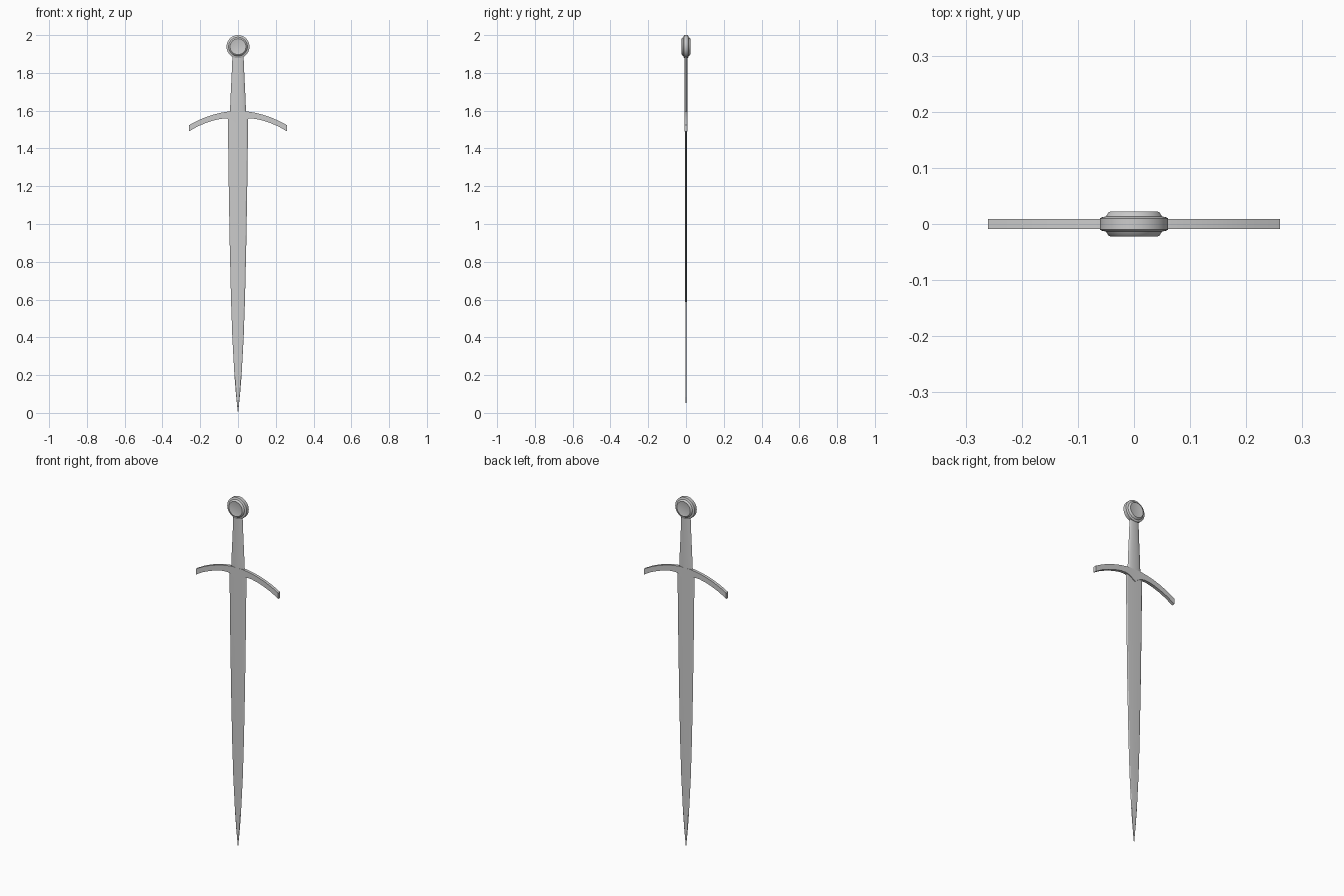
import bpy, bmesh, math

if "Cube" in bpy.data.objects:
    bpy.data.objects.remove(bpy.data.objects["Cube"])


def finish(name, bm, angle=30):
    bmesh.ops.remove_doubles(bm, verts=bm.verts, dist=1e-5)
    bmesh.ops.recalc_face_normals(bm, faces=bm.faces)
    me = bpy.data.meshes.new(name)
    bm.to_mesh(me)
    bm.free()
    ob = bpy.data.objects.new(name, me)
    bpy.context.collection.objects.link(ob)
    bpy.ops.object.select_all(action='DESELECT')
    ob.select_set(True)
    bpy.context.view_layer.objects.active = ob
    bpy.ops.object.shade_smooth_by_angle(angle=math.radians(angle))
    return ob


def loft(name, rings, angle=30):
    """Skin closed rings of equal length and cap both ends."""
    bm = bmesh.new()
    vs = [[bm.verts.new(p) for p in r] for r in rings]
    n = len(vs[0])
    for a, b in zip(vs, vs[1:]):
        for i in range(n):
            j = (i + 1) % n
            bm.faces.new((a[i], a[j], b[j], b[i]))
    bm.faces.new(vs[0])
    bm.faces.new(vs[-1])
    return finish(name, bm, angle)


# Blade: bevelled edges with a central ridge, tapering to the point
def blade_ring(z, w, t):
    half = [(w, 0), (0.86 * w, 0.7 * t), (0, t), (-0.86 * w, 0.7 * t)]
    return [(x, y, z) for x, y in half] + [(-x, -y, z) for x, y in half]


blade_sections = [(0, 0.0006, 0.0004), (0.1, 0.011, 0.0022), (0.2, 0.019, 0.003),
                  (0.4, 0.030, 0.0035), (0.6, 0.037, 0.004), (0.9, 0.044, 0.0043),
                  (1.2, 0.049, 0.0047), (1.58, 0.054, 0.005)]
loft("blade", [blade_ring(*s) for s in blade_sections], 10)


# Grip: flattened oval, wider towards the guard
def oval(z, a, b, n=16):
    return [(a * math.cos(2 * math.pi * i / n), b * math.sin(2 * math.pi * i / n), z)
            for i in range(n)]


loft("grip", [oval(1.57, 0.043, 0.0085), oval(1.66, 0.040, 0.0085),
              oval(1.78, 0.034, 0.008), oval(1.90, 0.029, 0.0075)])

# Guard: drooping arms with a small point over the blade, (x, top z, bottom z)
half = [(0, 1.597, 1.528), (0.02, 1.597, 1.542), (0.035, 1.597, 1.552),
        (0.06, 1.594, 1.558), (0.09, 1.589, 1.557), (0.13, 1.579, 1.548),
        (0.17, 1.566, 1.535), (0.215, 1.547, 1.516), (0.26, 1.523, 1.490)]
stations = [(-x, t, b) for x, t, b in half[:0:-1]] + half
loft("guard", [[(x, -0.0085, b), (x, 0.0085, b), (x, 0.0085, t), (x, -0.0085, t)]
               for x, t, b in stations])

# Pommel: stepped disc turned about the y axis, (radius, y)
face = [(0.061, 0.010), (0.057, 0.012), (0.050, 0.0135), (0.046, 0.020),
        (0.042, 0.0225), (0.039, 0.0215)]
profile = [(r, -y) for r, y in reversed(face)] + face
n = 40
loft("pommel", [[(r * math.cos(2 * math.pi * i / n), y,
                  1.939 + r * math.sin(2 * math.pi * i / n)) for i in range(n)]
                for r, y in profile])
